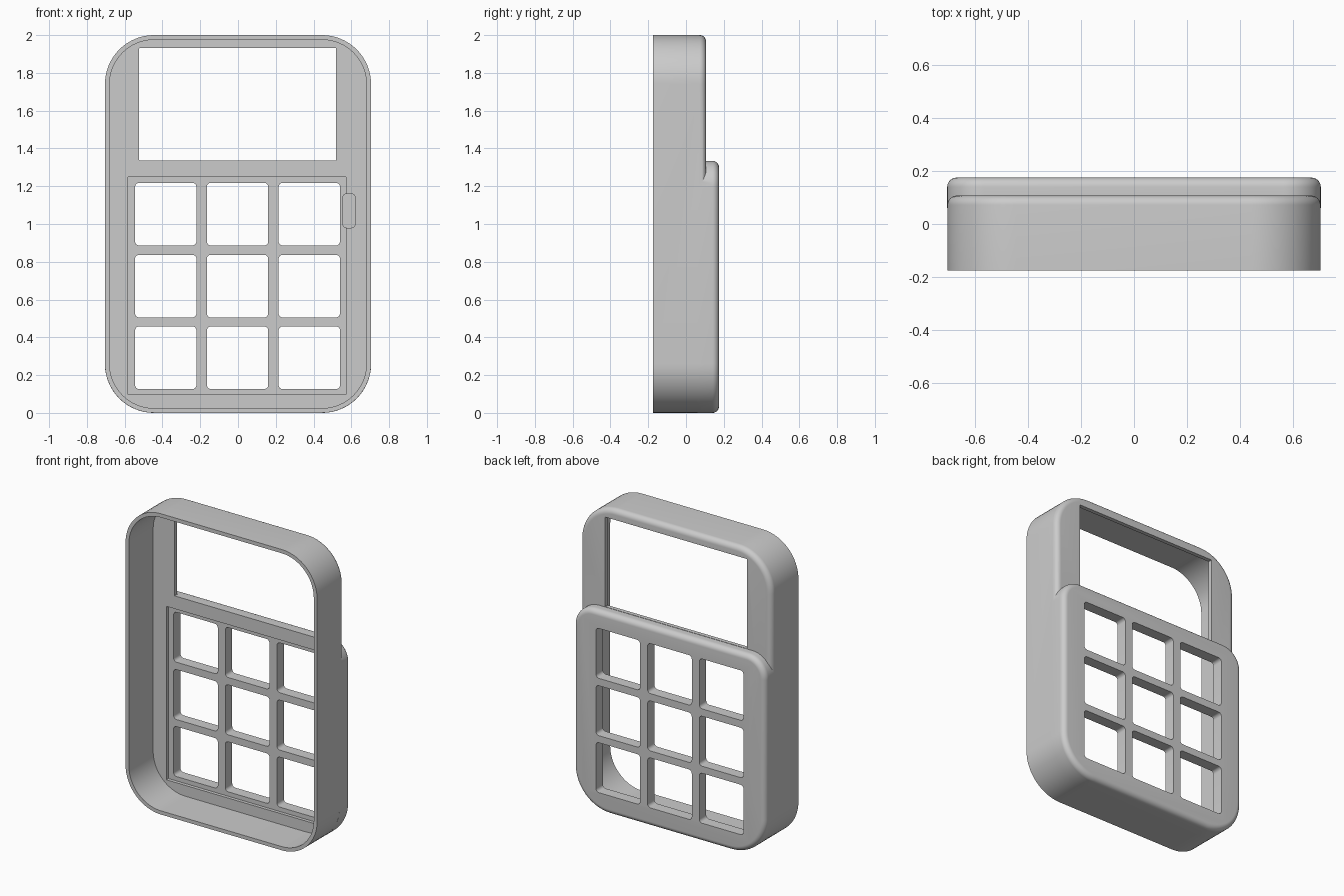
import bpy, bmesh, math

if "Cube" in bpy.data.objects:
    bpy.data.objects.remove(bpy.data.objects["Cube"])


def outline(x0, x1, z0, z1, r_low, r_top, inset, seg):
    """Rounded rectangle in the XZ plane, moved inward by inset."""
    x0, x1, z0, z1 = x0 + inset, x1 - inset, z0 + inset, z1 - inset
    rl, rt = r_low - inset, r_top - inset
    corners = [(x1 - rl, z0 + rl, -90, rl), (x1 - rt, z1 - rt, 0, rt),
               (x0 + rt, z1 - rt, 90, rt), (x0 + rl, z0 + rl, 180, rl)]
    pts = []
    for cx, cz, start, r in corners:
        for i in range(seg + 1):
            a = math.radians(start + 90 * i / seg)
            pts.append((cx + r * math.cos(a), cz + r * math.sin(a)))
    return pts


def slab(name, x, z, y, r_low, r_top=None, fillet=0.0, seg=6):
    """Rounded-rectangle prism along y, with an optional fillet on its +y rim."""
    r_top = r_low if r_top is None else r_top
    layers = [(y[0], 0.0)]
    if fillet:
        for i in range(9):
            a = math.radians(90 * i / 8)
            layers.append((y[1] - fillet + fillet * math.sin(a),
                           fillet * (1 - math.cos(a))))
    else:
        layers.append((y[1], 0.0))
    bm = bmesh.new()
    rings = [[bm.verts.new((px, yy, pz)) for px, pz in
              outline(*x, *z, r_low, r_top, inset, seg)] for yy, inset in layers]
    n = len(rings[0])
    for a, b in zip(rings, rings[1:]):
        for i in range(n):
            j = (i + 1) % n
            bm.faces.new((a[i], a[j], b[j], b[i]))
    bm.faces.new(rings[0])
    bm.faces.new(rings[-1])
    bmesh.ops.recalc_face_normals(bm, faces=bm.faces)
    mesh = bpy.data.meshes.new(name)
    bm.to_mesh(mesh)
    bm.free()
    ob = bpy.data.objects.new(name, mesh)
    bpy.context.collection.objects.link(ob)
    return ob


def combine(target, tool, operation):
    """Apply a boolean and discard the tool object."""
    tool.hide_render = True
    mod = target.modifiers.new("combine", 'BOOLEAN')
    mod.operation, mod.solver, mod.object = operation, 'EXACT', tool
    bpy.context.view_layer.objects.active = target
    bpy.ops.object.modifier_apply(modifier=mod.name)
    bpy.data.objects.remove(tool, do_unlink=True)


# Main case and the raised keypad block on its back
case = slab("case_shell", (-0.7044, 0.7044), (0.0006, 2.0), (-0.175, 0.107),
            0.2594, fillet=0.035, seg=16)
pad = slab("keypad_block", (-0.705, 0.705), (0.0, 1.334), (0.06, 0.175),
           0.26, 0.14, fillet=0.035, seg=16)
combine(case, pad, 'UNION')

# Hollow interior, keypad recess and small side slot
cutters = [
    slab("cavity", (-0.68, 0.68), (0.025, 1.975), (-0.3, 0.08), 0.235, seg=16),
    slab("keypad_recess", (-0.583, 0.572), (0.097, 1.25), (-0.1, 0.102), 0.004, seg=2),
    slab("side_slot", (0.555, 0.62), (0.98, 1.16), (-0.1, 0.14), 0.02),
    slab("screen_window", (-0.523, 0.519), (1.336, 1.932), (-0.1, 0.3), 0.002, seg=1),
]
# Nine key openings
for cx in (-0.3825, -0.0025, 0.3775):
    for cz in (0.292, 0.671, 1.052):
        cutters.append(slab("key_hole", (cx - 0.1625, cx + 0.1625),
                            (cz - 0.166, cz + 0.166), (-0.1, 0.3), 0.022))
for c in cutters:
    combine(case, c, 'DIFFERENCE')

# Plastic colour and smooth shading with crisp edges
mat = bpy.data.materials.new("grey plastic")
mat.diffuse_color = (0.6, 0.6, 0.6, 1)
mat.use_nodes = True
mat.node_tree.nodes["Principled BSDF"].inputs["Base Color"].default_value = mat.diffuse_color
case.data.materials.clear()
case.data.materials.append(mat)
for p in case.data.polygons:
    p.material_index = 0
bpy.ops.object.select_all(action='DESELECT')
case.select_set(True)
bpy.context.view_layer.objects.active = case
bpy.ops.object.shade_smooth_by_angle(angle=math.radians(30))
